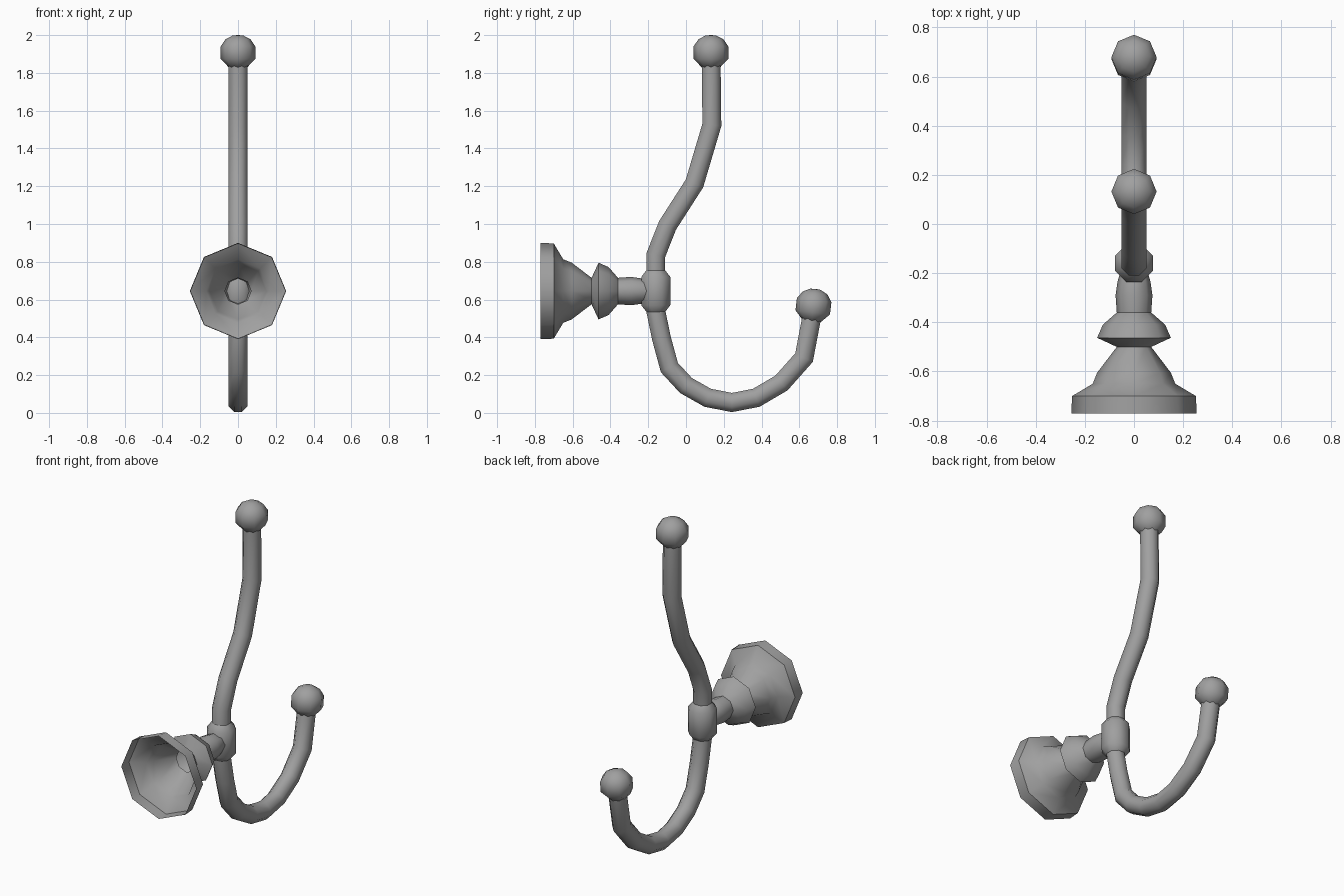
import bpy, bmesh, math
from mathutils import Vector

cube = bpy.data.objects.get("Cube")
if cube:
    bpy.data.objects.remove(cube, do_unlink=True)

metal = bpy.data.materials.new("grey metal")
metal.use_nodes = True
grey = (0.35, 0.35, 0.35, 1)
metal.diffuse_color = grey
metal.node_tree.nodes["Principled BSDF"].inputs["Base Color"].default_value = grey

SIDES = 8
FLAT = math.pi / SIDES      # turns the octagon so that flats face the axes
X = Vector((1, 0, 0))


def sweep(name, path, radii, phase=0.0):
    """Octagonal skin along a path of (y, z) points, with mitred corners."""
    pts = [Vector((0, y, z)) for y, z in path]
    bm = bmesh.new()
    rings = []
    for i, (p, r) in enumerate(zip(pts, radii)):
        before = (p - pts[i - 1]).normalized() if i else None
        after = (pts[i + 1] - p).normalized() if i < len(pts) - 1 else None
        before, after = before or after, after or before
        tangent = (before + after).normalized()
        normal = tangent.cross(X) / tangent.dot(after)
        ring = []
        for k in range(SIDES):
            a = phase + math.tau * k / SIDES
            ring.append(bm.verts.new(p + r * (X * math.cos(a) + normal * math.sin(a))))
        rings.append(ring)
    for low, high in zip(rings, rings[1:]):
        for k in range(SIDES):
            n = (k + 1) % SIDES
            bm.faces.new((low[k], low[n], high[n], high[k]))
    bmesh.ops.remove_doubles(bm, verts=bm.verts, dist=0.0005)
    mesh = bpy.data.meshes.new(name)
    bm.to_mesh(mesh)
    bm.free()
    obj = bpy.data.objects.new(name, mesh)
    bpy.context.collection.objects.link(obj)
    mesh.materials.append(metal)
    bpy.ops.object.select_all(action="DESELECT")
    obj.select_set(True)
    bpy.context.view_layer.objects.active = obj
    bpy.ops.object.shade_smooth_by_angle(angle=math.radians(50))
    return obj


def turned(name, centre, axis, profile, phase=0.0):
    """Turned part: profile of (distance along axis, radius)."""
    c, d = Vector(centre), Vector(axis).normalized()
    return sweep(name, [c + d * h for h, _ in profile], [r for _, r in profile], phase)


# Hollow wall mount with its turned neck
turned("wall_mount", (0, 0.645), (1, 0), [
    (-0.77, 0.255), (-0.70, 0.252), (-0.65, 0.168), (-0.605, 0.15),
    (-0.50, 0.07), (-0.463, 0.15), (-0.41, 0.127), (-0.36, 0.07),
    (-0.29, 0.075), (-0.235, 0.067), (-0.21, 0.06)])

# Bent rod, from the tall peg down to the hook tip
rod = [(0.133, 1.87), (0.137, 1.525), (0.045, 1.215), (-0.098, 0.992),
       (-0.16, 0.835), (-0.16, 0.54), (-0.13, 0.395), (-0.088, 0.24),
       (0.0, 0.145), (0.115, 0.08), (0.243, 0.055), (0.372, 0.08),
       (0.505, 0.158), (0.625, 0.293), (0.67, 0.53)]
sweep("bent_rod", rod, [0.054] * len(rod), FLAT)

# Collar joining the rod to the neck
turned("collar", (-0.16, 0.645), (0, 1), [
    (-0.11, 0.054), (-0.075, 0.083), (0.075, 0.083), (0.11, 0.054)], FLAT)

# Ball ends
ball = [(-0.09, 0), (-0.085, 0.045), (-0.035, 0.092), (0.03, 0.092),
        (0.068, 0.066), (0.088, 0.028), (0.09, 0)]
turned("peg_ball", (0.132, 1.91), (0, 1), ball)
turned("hook_ball", (0.675, 0.567), (0.12, 1), ball)
